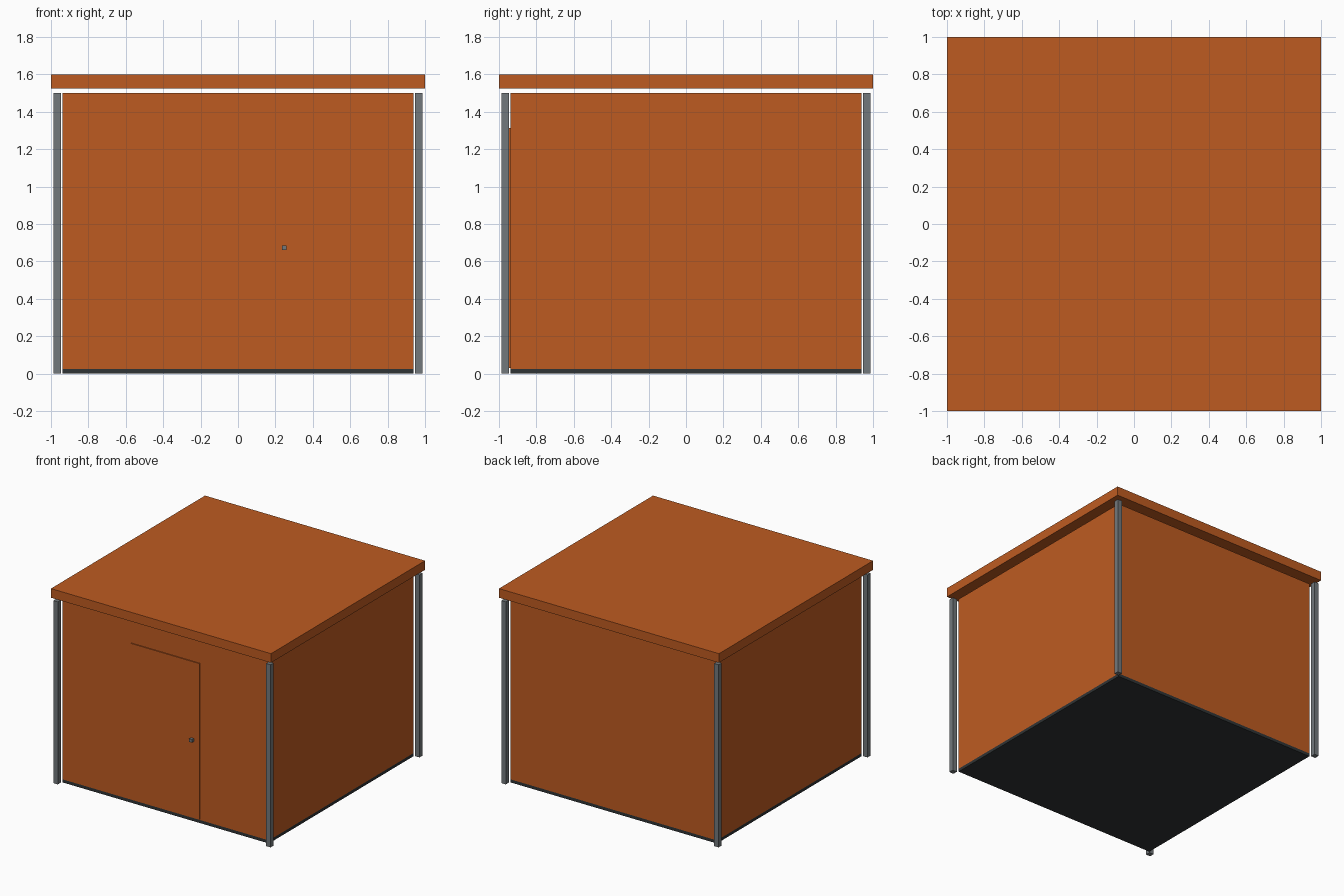
import bpy

cube = bpy.data.objects.get("Cube")
if cube:
    bpy.data.objects.remove(cube, do_unlink=True)


def material(name, color):
    mat = bpy.data.materials.new(name)
    mat.use_nodes = True
    mat.diffuse_color = (*color, 1)
    mat.node_tree.nodes["Principled BSDF"].inputs["Base Color"].default_value = (*color, 1)
    return mat


def box(name, low, high, mat):
    center = [(a + b) / 2 for a, b in zip(low, high)]
    size = [b - a for a, b in zip(low, high)]
    bpy.ops.mesh.primitive_cube_add(size=1, location=center)
    obj = bpy.context.object
    obj.name = name
    obj.scale = size
    bpy.ops.object.transform_apply(location=False, rotation=False, scale=True)
    obj.data.materials.append(mat)
    return obj


orange = material("rust orange", (0.515, 0.105, 0.0152))
grey = material("steel grey", (0.17, 0.19, 0.20))
dark = material("dark charcoal", (0.028, 0.033, 0.035))

W = 0.9375      # half width of the walled room
T = 0.025       # wall and floor thickness
TOP = 1.5       # top of walls and posts

# Floor slab and floating roof slab
box("floor", (-W, -W, 0), (W, W, T), dark)
box("roof", (-1, -1, TOP + T), (1, 1, 1.6), orange)

# Walls: front and back run full width, sides fit between them
for name, side in (("front", -1), ("back", 1)):
    y0, y1 = sorted((side * W, side * (W - T)))
    box(name + "_wall", (-W, y0, T), (W, y1, TOP), orange)
for name, side in (("right", -1), ("left", 1)):
    x0, x1 = sorted((side * W, side * (W - T)))
    box(name + "_wall", (x0, T - W, T), (x1, W - T, TOP), orange)

# Corner posts, standing just outside the walls
P, R = 0.967, 0.02
for y_name, sy in (("front", -1), ("back", 1)):
    for x_name, sx in (("right", -1), ("left", 1)):
        box(f"{y_name}_{x_name}_post",
            (sx * P - R, sy * P - R, 0), (sx * P + R, sy * P + R, TOP), grey)

# Door panel and square handle
D = W + 0.008
box("door", (-0.3125, -D, 0.03), (0.3125, -W, 1.313), orange)
box("door_handle", (0.235, -D - T, 0.66), (0.26, -D, 0.685), grey)
